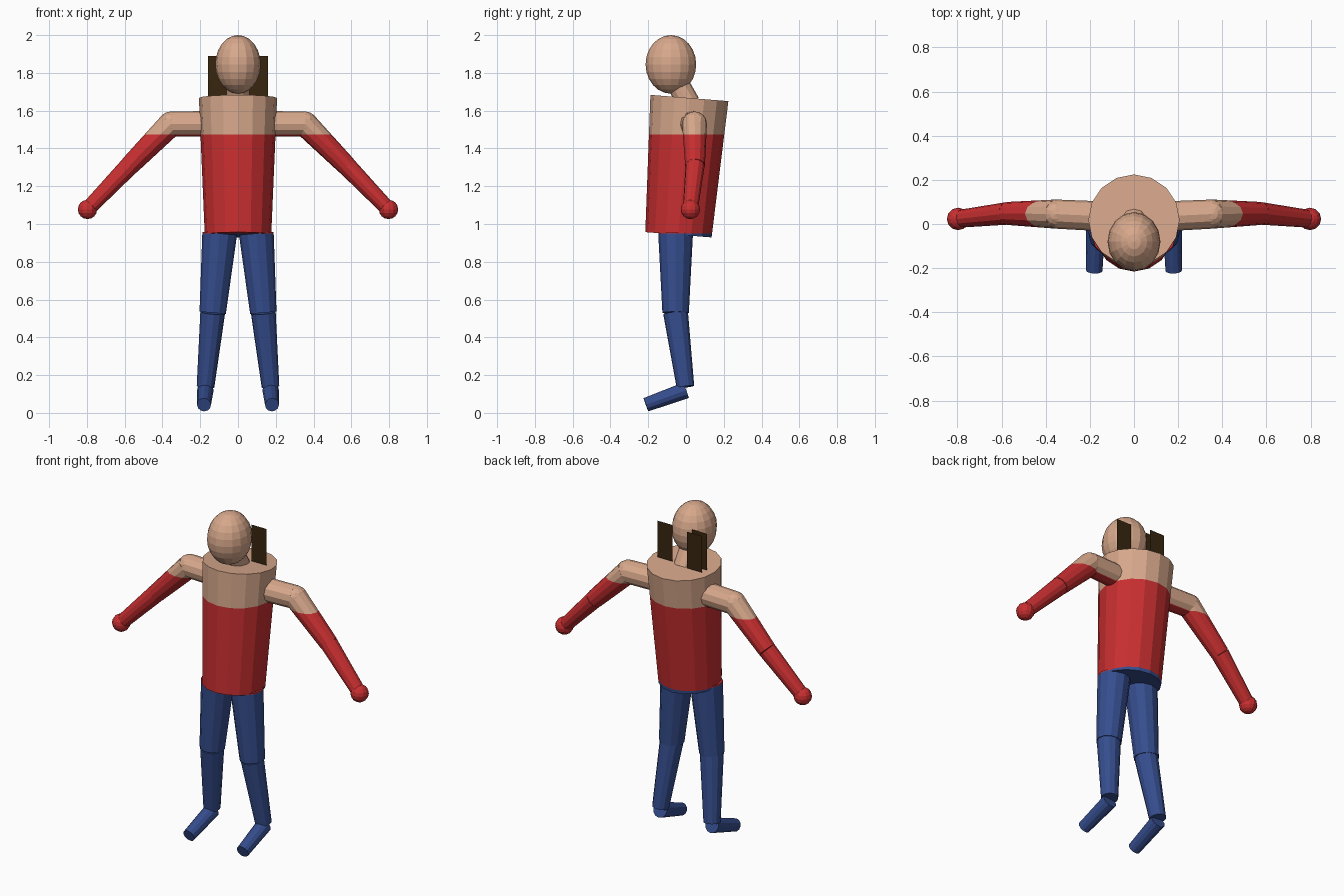
import bpy, bmesh
from mathutils import Vector, Matrix

if "Cube" in bpy.data.objects:
    bpy.data.objects.remove(bpy.data.objects["Cube"])


def material(name, rgb):
    m = bpy.data.materials.new(name)
    m.diffuse_color = (*rgb, 1)
    m.use_nodes = True
    m.node_tree.nodes["Principled BSDF"].inputs["Base Color"].default_value = m.diffuse_color
    return m


skin = material("skin", (0.68, 0.39, 0.26))
red = material("red_shirt", (0.58, 0.028, 0.03))
blue = material("blue_trousers", (0.036, 0.075, 0.27))
brown = material("dark_brown", (0.04, 0.019, 0.005))
WAIST, CHEST = 0.95, 1.475


def finish(bm, name, banded=True):
    """Turn a bmesh into an object coloured in height bands."""
    if banded:
        for h in (WAIST, CHEST):
            geom = bm.verts[:] + bm.edges[:] + bm.faces[:]
            bmesh.ops.bisect_plane(bm, geom=geom, plane_co=(0, 0, h), plane_no=(0, 0, 1))
        for f in bm.faces:
            z = f.calc_center_median().z
            f.material_index = 2 if z < WAIST else 1 if z < CHEST else 0
    mesh = bpy.data.meshes.new(name)
    bm.to_mesh(mesh)
    bm.free()
    for m in (skin, red, blue) if banded else (brown,):
        mesh.materials.append(m)
    ob = bpy.data.objects.new(name, mesh)
    bpy.context.collection.objects.link(ob)
    return ob


def limb(name, a, b, ra, rb, sides=12):
    """Tapered cylinder running from a to b."""
    a, b = Vector(a), Vector(b)
    d = b - a
    bm = bmesh.new()
    mat = Matrix.Translation((a + b) / 2) @ d.to_track_quat('Z', 'Y').to_matrix().to_4x4()
    bmesh.ops.create_cone(bm, cap_ends=True, segments=sides, radius1=ra,
                          radius2=rb, depth=d.length, matrix=mat)
    return finish(bm, name)


def ball(name, c, r, u=16, v=10):
    """Ellipsoid with radii r."""
    bm = bmesh.new()
    mat = Matrix.Translation(c) @ Matrix.Diagonal((*r, 1))
    bmesh.ops.create_uvsphere(bm, u_segments=u, v_segments=v, radius=1, matrix=mat)
    return finish(bm, name)


# Torso, neck and head
limb("torso", (0, -0.04, 0.943), (0, 0.018, 1.667), 0.176, 0.207, 16)
limb("neck", (0, 0.01, 1.64), (0, -0.06, 1.78), 0.064, 0.055)
ball("head", (0, -0.08, 1.845), (0.12, 0.134, 0.155), 16, 12)

for side, s in (("left", 1), ("right", -1)):
    # Arm: shoulder bar, shoulder joint, upper arm, forearm, hand
    shoulder = (s * 0.355, 0.045, 1.53)
    elbow = (s * 0.575, 0.048, 1.308)
    hand = (s * 0.797, 0.023, 1.077)
    limb(side + "_shoulder_bar", (s * 0.1, 0.033, 1.53), shoulder, 0.068, 0.066)
    ball(side + "_shoulder_joint", shoulder, (0.066,) * 3, 12, 8)
    limb(side + "_upper_arm", shoulder, elbow, 0.066, 0.052)
    limb(side + "_forearm", elbow, hand, 0.051, 0.04)
    ball(side + "_hand", hand, (0.051,) * 3, 12, 8)
    # Leg: thigh, shin, foot
    knee = (s * 0.134, -0.055, 0.53)
    ankle = (s * 0.172, -0.003, 0.138)
    limb(side + "_thigh", (s * 0.097, -0.055, 0.95), knee, 0.092, 0.07)
    limb(side + "_shin", knee, ankle, 0.066, 0.047)
    limb(side + "_foot", (s * 0.173, 0.0, 0.12), (s * 0.18, -0.212, 0.043), 0.044, 0.037)


def hair_card(name, x, y):
    """Flat upright strip behind the head."""
    bm = bmesh.new()
    corners = [(x - 0.05, 1.67), (x + 0.05, 1.67), (x + 0.05, 1.89), (x - 0.05, 1.89)]
    bm.faces.new([bm.verts.new((px, y, pz)) for px, pz in corners])
    finish(bm, name, banded=False)


# Hair strips
hair_card("left_hair_strip", 0.11, 0.045)
hair_card("right_hair_strip", -0.11, 0.03)
hair_card("right_rear_hair_strip", -0.105, 0.07)
